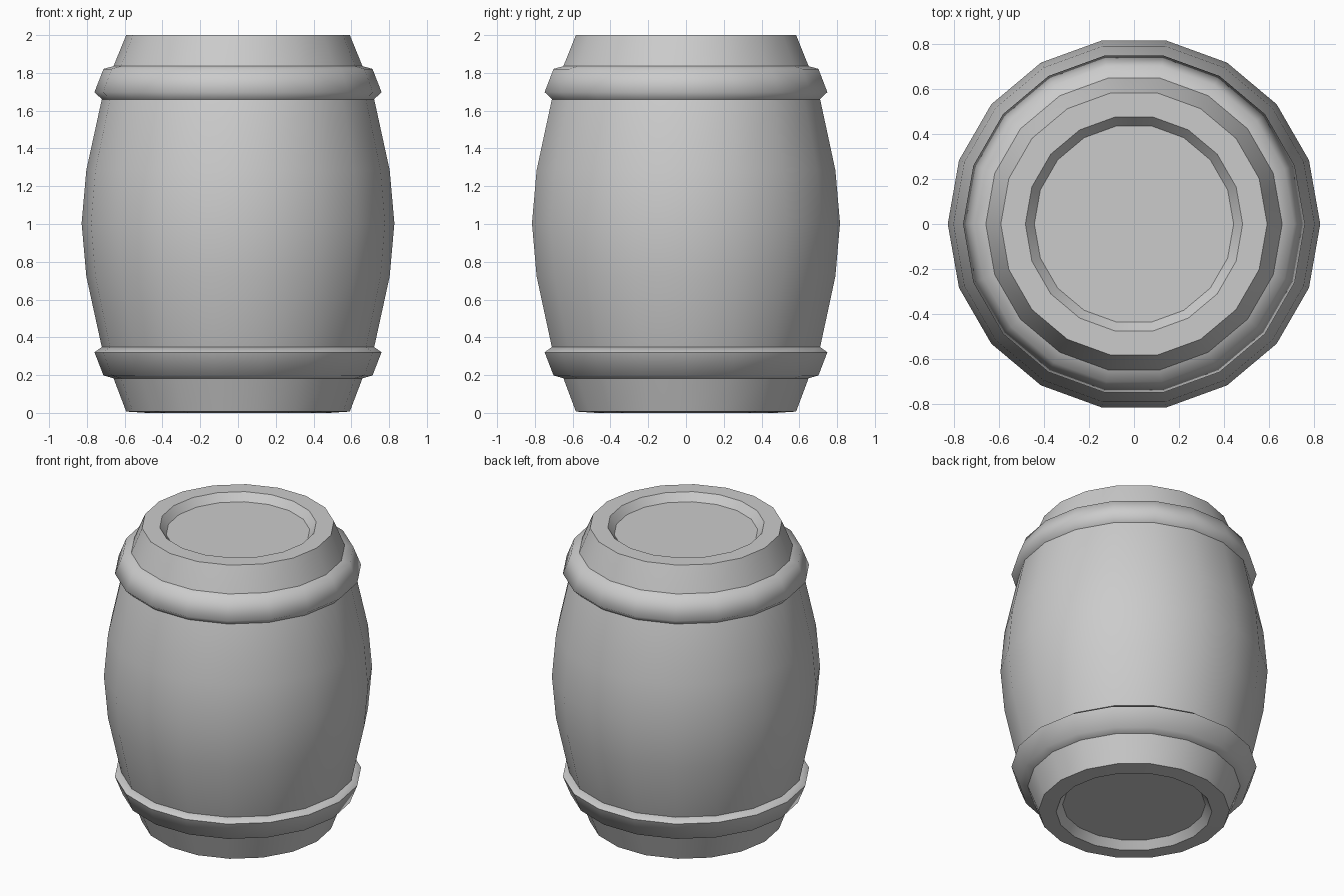
import bpy, bmesh, math

if "Cube" in bpy.data.objects:
    bpy.data.objects.remove(bpy.data.objects["Cube"])

SIDES = 18


def lathe(name, profile, smooth_angle, cap=False, closed=False):
    """Spin an (r, z) profile around z into an 18-sided shell."""
    bm = bmesh.new()
    rings = []
    for r, z in profile:
        rings.append([bm.verts.new((r * math.cos(2 * math.pi * i / SIDES),
                                    r * math.sin(2 * math.pi * i / SIDES), z))
                      for i in range(SIDES)])
    pairs = list(zip(rings, rings[1:]))
    if closed:
        pairs.append((rings[-1], rings[0]))
    for a, b in pairs:
        for i in range(SIDES):
            j = (i + 1) % SIDES
            bm.faces.new((a[i], a[j], b[j], b[i]))
    if cap:
        bm.faces.new(rings[0][::-1])
        bm.faces.new(rings[-1])
    bmesh.ops.recalc_face_normals(bm, faces=bm.faces)
    mesh = bpy.data.meshes.new(name)
    bm.to_mesh(mesh)
    bm.free()
    obj = bpy.data.objects.new(name, mesh)
    bpy.context.collection.objects.link(obj)
    bpy.ops.object.select_all(action='DESELECT')
    obj.select_set(True)
    bpy.context.view_layer.objects.active = obj
    bpy.ops.object.shade_smooth_by_angle(angle=math.radians(smooth_angle))
    return obj


# Bulging barrel with a recessed lid at both ends
lathe("barrel_body", [
    (0.443, 0.05), (0.483, 0.0), (0.592, 0.007),
    (0.657, 0.178), (0.722, 0.352), (0.803, 0.723), (0.828, 1.004),
    (0.803, 1.285), (0.722, 1.656), (0.657, 1.841),
    (0.592, 2.0), (0.483, 2.0), (0.443, 1.95)], 40, cap=True)

# Raised hoops near each end, their inner edge tucked into the body
lathe("upper_hoop", [(0.64, 1.841), (0.712, 1.821), (0.76, 1.698),
                     (0.715, 1.655), (0.64, 1.70)], 75, closed=True)
lathe("lower_hoop", [(0.64, 0.178), (0.712, 0.198), (0.76, 0.321),
                     (0.715, 0.353), (0.64, 0.31)], 75, closed=True)
